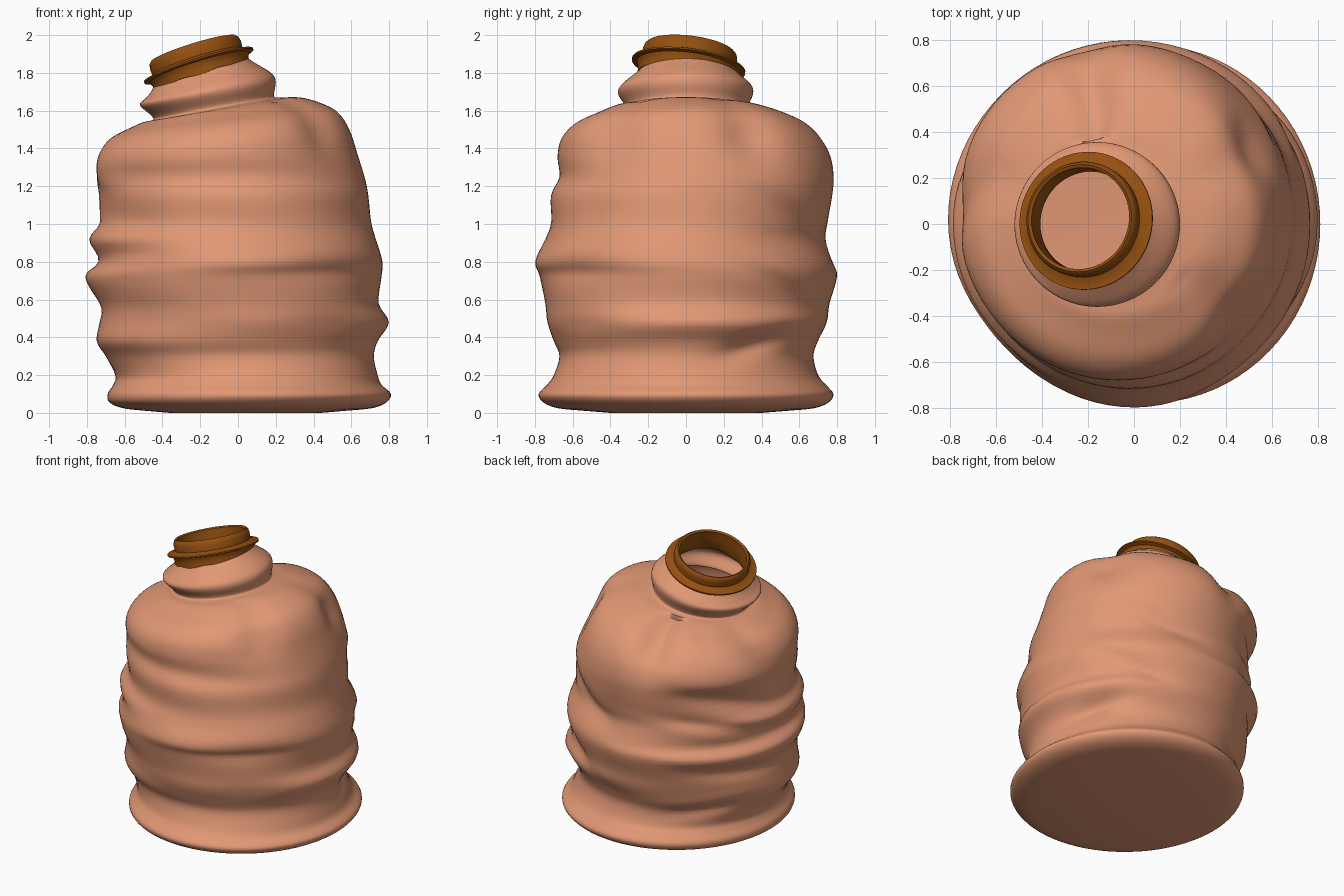
import bpy, bmesh, math
from mathutils import Vector

if "Cube" in bpy.data.objects:
    bpy.data.objects.remove(bpy.data.objects["Cube"])

def material(name, rgb):
    m = bpy.data.materials.new(name)
    m.diffuse_color = (*rgb, 1)
    m.use_nodes = True
    m.node_tree.nodes["Principled BSDF"].inputs["Base Color"].default_value = m.diffuse_color
    return m

SKIN = material("salmon_plastic", (0.755, 0.315, 0.178))
BROWN = material("brown_ring", (0.30, 0.08, 0.005))
N = 80

def loft(name, rings, mat, close_bottom=False, loop=False, angle=60):
    """Skin a list of equal-length point rings."""
    bm = bmesh.new()
    vs = [[bm.verts.new(p) for p in r] for r in rings]
    pairs = list(zip(vs, vs[1:])) + ([(vs[-1], vs[0])] if loop else [])
    for a, b in pairs:
        for i in range(len(a)):
            j = (i + 1) % len(a)
            bm.faces.new((a[i], a[j], b[j], b[i]))
    if close_bottom:
        bm.faces.new(vs[0][::-1])
    bmesh.ops.recalc_face_normals(bm, faces=bm.faces)
    me = bpy.data.meshes.new(name)
    bm.to_mesh(me)
    bm.free()
    me.materials.append(mat)
    ob = bpy.data.objects.new(name, me)
    bpy.context.collection.objects.link(ob)
    bpy.ops.object.select_all(action='DESELECT')
    ob.select_set(True)
    bpy.context.view_layer.objects.active = ob
    bpy.ops.object.shade_smooth_by_angle(angle=math.radians(angle))
    return ob

# Crushed body: height, then left, right, front and back reach
body = [
    (0.012, -.50, .58, -.55, .55), (0.025, -.61, .71, -.68, .68),
    (0.055, -.68, .785, -.755, .755), (0.10, -.69, .81, -.78, .78),
    (0.15, -.66, .76, -.735, .74), (0.20, -.65, .74, -.70, .70),
    (0.30, -.70, .72, -.67, .675), (0.38, -.75, .74, -.70, .70),
    (0.48, -.735, .80, -.735, .745), (0.58, -.74, .745, -.745, .76),
    (0.72, -.81, .76, -.775, .80), (0.80, -.745, .765, -.80, .78),
    (0.92, -.79, .73, -.745, .74), (1.01, -.74, .705, -.715, .75),
    (1.15, -.74, .69, -.715, .775), (1.25, -.77, .67, -.67, .785)]
# Tilted shoulder and neck: left height, right height, then the same reaches
top = [
    (1.33, 1.38, -.765, .63, -.68, .77), (1.40, 1.50, -.73, .59, -.66, .72),
    (1.46, 1.59, -.67, .53, -.59, .64), (1.51, 1.64, -.57, .44, -.48, .53),
    (1.54, 1.67, -.50, .33, -.40, .42), (1.55, 1.67, -.45, .22, -.33, .34),
    (1.575, 1.68, -.46, .19, -.32, .33), (1.63, 1.75, -.52, .20, -.36, .355),
    (1.665, 1.80, -.49, .175, -.34, .345), (1.70, 1.865, -.46, .07, -.27, .28),
    (1.745, 1.91, -.44, .02, -.22, .25)]
rows = [(z, z, *r) for z, *r in body] + top

# Dents: angle, height, angular width, height width, depth, slope per radian
dents = [
    (102, 1.48, 10, .20, .07, 0), (172, 1.36, 16, .11, .05, -.35),
    (150, 1.10, 24, .06, .045, -.2), (-38, 1.50, 12, .16, .04, 0),
    (145, .92, 28, .045, .035, -.15), (150, .60, 30, .05, .035, -.1),
    (140, .33, 25, .05, .03, .1), (26, 1.47, 12, .15, .055, 0),
    (32, .36, 16, .06, .045, .2), (50, .62, 25, .045, .025, -.35),
    (55, 1.02, 28, .06, .03, -.3), (215, .85, 25, .04, .02, 0),
    (-50, .77, 26, .06, .025, 0), (225, 1.02, 30, .10, .015, 0),
    (-45, .48, 26, .06, .03, 0), (222, .72, 24, .07, .025, 0)]

def dent(a, z):
    d = 0
    for a0, z0, wa, wz, depth, slope in dents:
        da = (math.degrees(a) - a0 + 180) % 360 - 180
        dz = z - z0 - slope * math.radians(da)
        d += depth * math.exp(-(da / wa) ** 2 - (dz / wz) ** 2)
    # Faint helical creases on the back diagonals
    if 0.2 < z < 1.4:
        fade = min(1, (z - .2) / .15, (1.4 - z) / .15)
        d -= .005 * fade * math.sin(2 * a) ** 2 * math.sin(17 * z + 2 * a)
    return d

def spline(p0, p1, p2, p3, t):
    return [b + .5 * t * (c - a + t * (2*a - 5*b + 4*c - d + t * (3*(b - c) + d - a)))
            for a, b, c, d in zip(p0, p1, p2, p3)]

def body_ring(row):
    zl, zr, xl, xr, yf, yb = row
    pts = []
    for i in range(N):
        a = 2 * math.pi * i / N
        z = (zl + zr) / 2 + (zr - zl) / 2 * math.cos(a)
        d = dent(a, z) if .15 < z and xr > .27 else 0
        k = 1 - d / .75
        # Dents also press the sloping shoulder down
        if z > 1.35:
            z -= .7 * d * min(1, (z - 1.35) / .15)
        pts.append(((xl + xr) / 2 + k * (xr - xl) / 2 * math.cos(a),
                    (yf + yb) / 2 + k * (yb - yf) / 2 * math.sin(a), max(z, 0)))
    return pts

rings = [body_ring((0, 0, -.36, .44, -.40, .40))]
last = len(rows) - 1
for i in range(last):
    q = [rows[max(0, min(last, i + k))] for k in (-1, 0, 1, 2)]
    rings += [body_ring(spline(*q, s / 4)) for s in range(4)]
rings.append(body_ring(rows[-1]))
loft("bottle_body", rings, SKIN, close_bottom=True)

# Brown neck ring, turned around the tilted neck axis
axis = Vector((-.31, .13, 1)).normalized()
u = Vector((1, 0, .31)).normalized()
v = axis.cross(u)
rim = Vector((-.235, .025, 1.925))
profile = [(.222, -.005), (.235, .003), (.246, -.008), (.252, -.03), (.25, -.07),
           (.275, -.084), (.302, -.087), (.302, -.096), (.275, -.102), (.268, -.118),
           (.264, -.13), (.264, -.165), (.24, -.17), (.22, -.13), (.225, -.06)]
ring_pts = []
for r, h in profile:
    ring_pts.append([])
    for i in range(N):
        a = 2 * math.pi * i / N
        # The lower edge is slightly wavy
        w = .004 * math.sin(5 * a) + .003 * math.sin(9 * a) if h < -.12 and r > .23 else 0
        ring_pts[-1].append(rim + axis * (h + w) + r * (u * math.cos(a) + v * math.sin(a)))
loft("neck_ring", ring_pts, BROWN, loop=True, angle=40)
